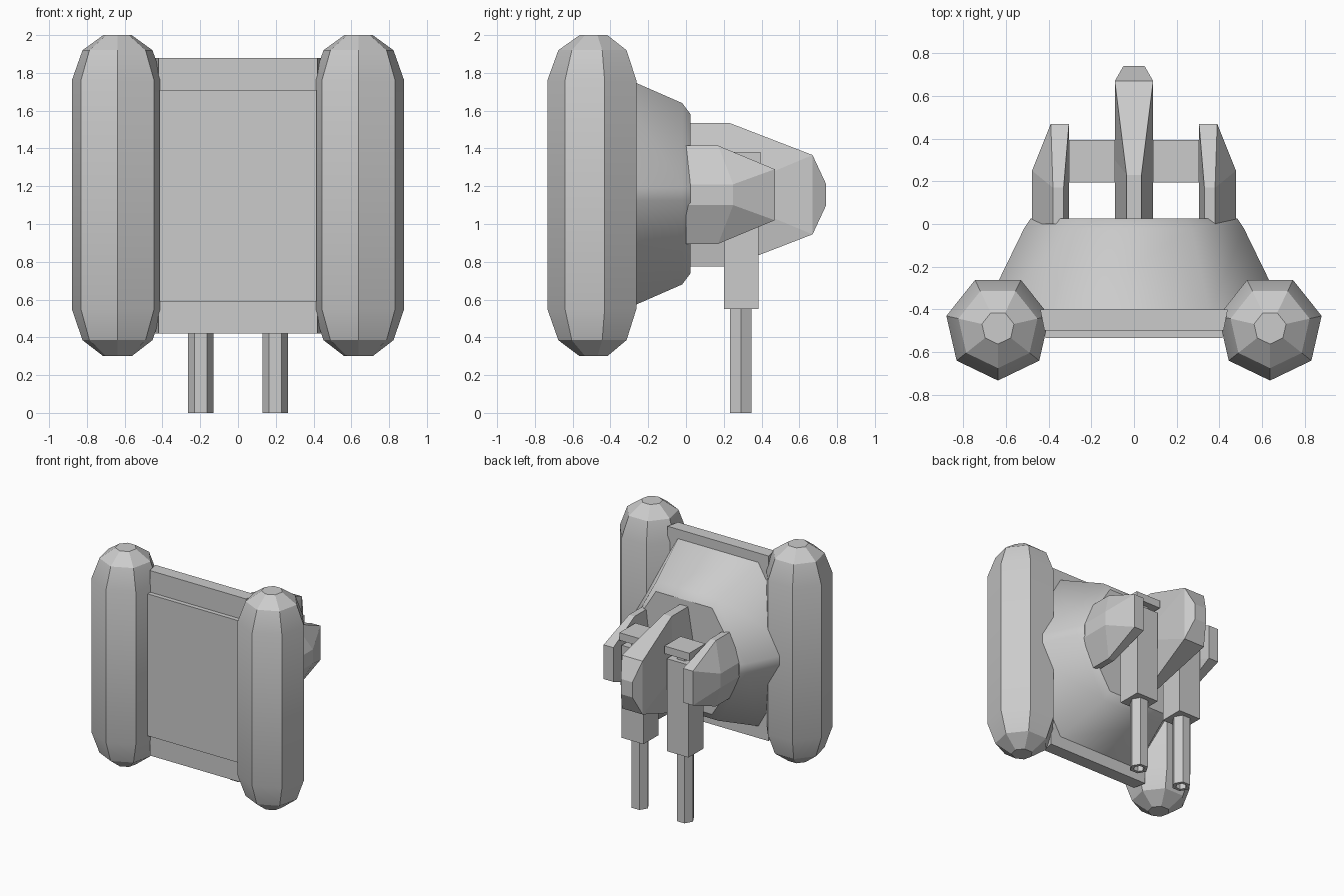
import bpy
import bmesh
import math

if "Cube" in bpy.data.objects:
    bpy.data.objects.remove(bpy.data.objects["Cube"], do_unlink=True)

GREY = (0.6, 0.6, 0.6, 1)
mat = bpy.data.materials.new("plain grey")
mat.use_nodes = True
mat.diffuse_color = GREY
mat.node_tree.nodes["Principled BSDF"].inputs["Base Color"].default_value = GREY
MID = 1.16  # height of the central axis


def loft(name, rings, smooth_angle=None):
    """Skin a list of equal-length rings and close both ends."""
    bm = bmesh.new()
    rows = [[bm.verts.new(p) for p in ring] for ring in rings]
    n = len(rows[0])
    for a, b in zip(rows, rows[1:]):
        for i in range(n):
            j = (i + 1) % n
            bm.faces.new((a[i], a[j], b[j], b[i]))
    bm.faces.new(rows[0])
    bm.faces.new(rows[-1])
    bmesh.ops.remove_doubles(bm, verts=bm.verts, dist=0.0005)
    bmesh.ops.recalc_face_normals(bm, faces=bm.faces)
    mesh = bpy.data.meshes.new(name)
    bm.to_mesh(mesh)
    bm.free()
    mesh.materials.append(mat)
    obj = bpy.data.objects.new(name, mesh)
    bpy.context.collection.objects.link(obj)
    if smooth_angle:
        bpy.ops.object.select_all(action='DESELECT')
        obj.select_set(True)
        bpy.context.view_layer.objects.active = obj
        bpy.ops.object.shade_smooth_by_angle(angle=math.radians(smooth_angle))
    return obj


def circle(cx, cy, z, r, n, start):
    steps = [start + 2 * math.pi * i / n for i in range(n)]
    return [(cx + r * math.cos(a), cy + r * math.sin(a), z) for a in steps]


def rect(hx, y, hz, cx=0, cz=MID):
    return [(cx - hx, y, cz - hz), (cx + hx, y, cz - hz),
            (cx + hx, y, cz + hz), (cx - hx, y, cz + hz)]


def box(name, cx, hx, y0, y1, z0, z1):
    hz, cz = (z1 - z0) / 2, (z0 + z1) / 2
    return loft(name, [rect(hx, y0, hz, cx, cz), rect(hx, y1, hz, cx, cz)])


def fin_ring(s, inner, outer, top_in, top_out, side_h, top_h, y_side, y_top):
    """Eight-sided fin section, thin at top and bottom, wide in the middle."""
    pts = [(outer, y_side, side_h), (top_out, y_top, top_h),
           (top_in, y_top, top_h), (inner, y_side, side_h)]
    pts += [(x, y, -z) for x, y, z in reversed(pts)]
    return [(s * x, y, MID - 0.005 + z) for x, y, z in pts]


# Front slab with a raised panel
loft("front_slab", [rect(0.44, -0.4, 0.73, cz=1.15), rect(0.42, -0.5, 0.73, cz=1.15)])
box("front_panel", 0, 0.415, -0.535, -0.49, 0.59, 1.71)


# Tapered six-sided hub behind the slab, softly shaded with a flat end
def hub_ring(y, side, half_top, hz):
    pts = [(half_top, hz), (side, 0.035), (side, -0.035), (half_top, -hz)]
    pts += [(-x, z) for x, z in reversed(pts)]
    return [(x, y, MID + z) for x, z in pts]


hub = loft("hub", [hub_ring(-0.42, 0.71, 0.355, 0.655),
                   hub_ring(-0.02, 0.515, 0.27, 0.48),
                   hub_ring(0.025, 0.485, 0.245, 0.42)])
for face in hub.data.polygons:
    face.use_smooth = abs(face.normal.y) < 0.95

# Central fin with a blunt tail
loft("center_fin", [
    fin_ring(1, -0.09, 0.09, -0.035, 0.035, 0.055, 0.38, 0, 0),
    fin_ring(1, -0.09, 0.09, -0.035, 0.035, 0.055, 0.38, 0.3, 0.23),
    fin_ring(1, -0.09, 0.09, -0.09, 0.09, 0.21, 0.21, 0.67, 0.67),
    fin_ring(1, -0.05, 0.05, -0.05, 0.05, 0.06, 0.06, 0.74, 0.74)])

pod_profile = [(0.3, 0.077), (0.385, 0.19), (0.55, 0.248),
               (1.76, 0.248), (1.92, 0.19), (2.0, 0.077)]

for s, side in ((1, "left"), (-1, "right")):
    # Seven-sided pods
    loft(side + "_pod", [circle(s * 0.638, -0.486, z, r, 7, -math.pi / 2)
                         for z, r in pod_profile], 30)
    # Outer fins
    loft(side + "_fin", [
        fin_ring(s, 0.305, 0.478, 0.33, 0.38, 0.055, 0.26, 0, 0),
        fin_ring(s, 0.305, 0.478, 0.33, 0.38, 0.055, 0.26, 0.25, 0.17),
        fin_ring(s, 0.305, 0.39, 0.305, 0.39, 0.135, 0.135, 0.47, 0.47)])
    # Barrel housing and its top block
    box(side + "_housing", s * 0.197, 0.095, 0.2, 0.385, 0.55, 1.28)
    box(side + "_top_block", s * 0.197, 0.108, 0.195, 0.395, 1.32, 1.38)
    # Hollow six-sided barrel, running up through the housing
    tube = [(1.34, 0.067), (0, 0.067), (0, 0.04), (0.2, 0.04)]
    loft(side + "_barrel", [circle(s * 0.197, 0.29, z, r, 6, 0) for z, r in tube])
